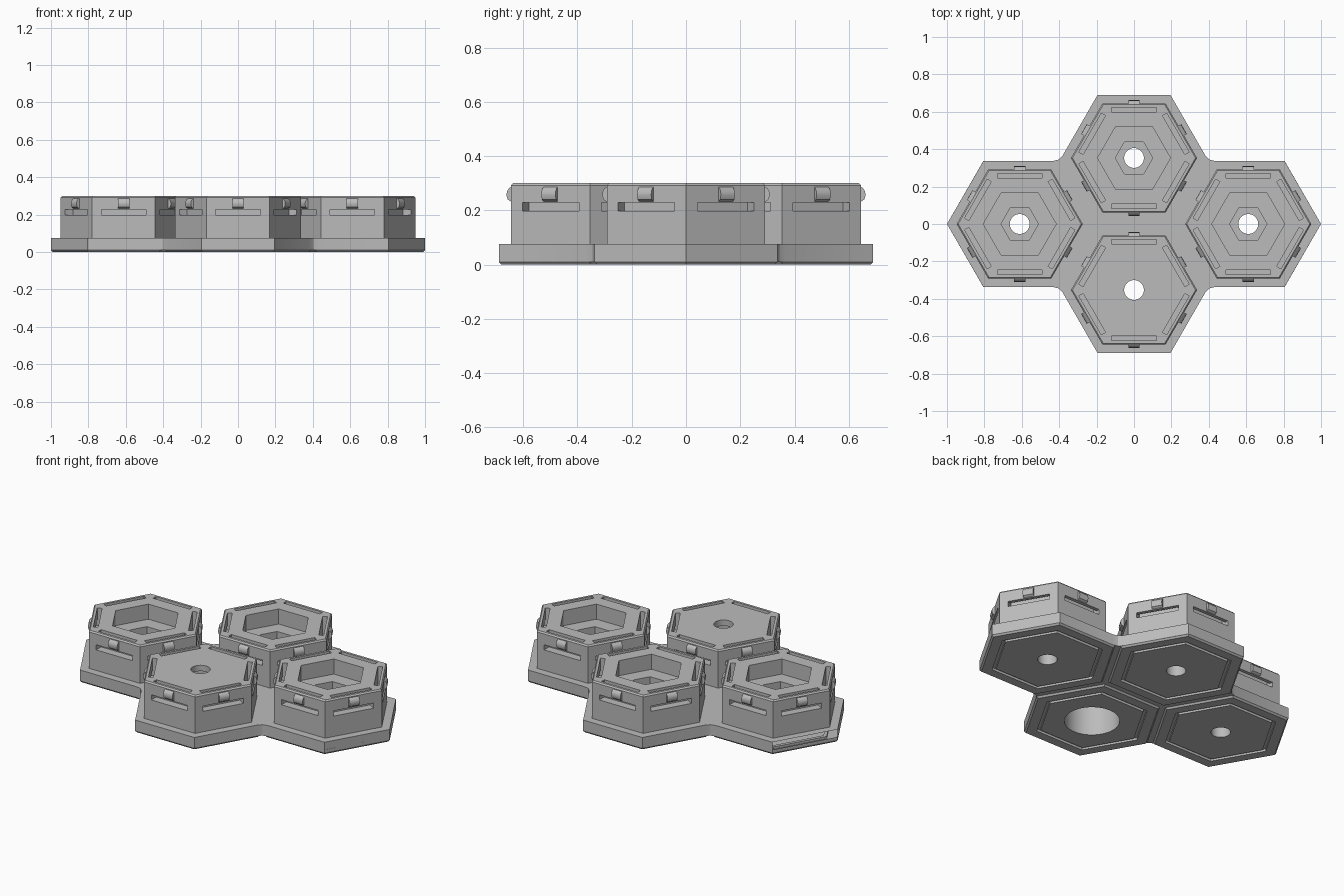
import bpy, bmesh
from math import pi, cos, sin
from mathutils import Matrix, Vector

if "Cube" in bpy.data.objects:
    bpy.data.objects.remove(bpy.data.objects["Cube"])

grey = bpy.data.materials.new("plain_grey")
grey.use_nodes = True
grey.diffuse_color = (0.5, 0.5, 0.5, 1)
grey.node_tree.nodes["Principled BSDF"].inputs["Base Color"].default_value = (0.5, 0.5, 0.5, 1)

TOP, STEP, FLAT = 0.30, 0.075, 0.337
BODY_R, FOOT_R, HOLE_R = 0.337, 0.389, 0.053
SPREAD_X, SPREAD_Y = 0.611, 0.353


def finish(name, bm):
    """Turn a bmesh into a named grey object."""
    bmesh.ops.recalc_face_normals(bm, faces=bm.faces[:])
    mesh = bpy.data.meshes.new(name)
    bm.to_mesh(mesh)
    bm.free()
    mesh.materials.append(grey)
    obj = bpy.data.objects.new(name, mesh)
    bpy.context.collection.objects.link(obj)
    return obj


def stack(name, rings, centre, sides=6, ring_shaped=False):
    """Loft regular polygons given as (radius, z); optionally close into a ring."""
    bm = bmesh.new()
    loops = [[bm.verts.new((centre[0] + r * cos(2 * pi * i / sides),
                            centre[1] + r * sin(2 * pi * i / sides), z))
              for i in range(sides)] for r, z in rings]
    pairs = list(zip(loops, loops[1:]))
    if ring_shaped:
        pairs.append((loops[-1], loops[0]))
    else:
        bm.faces.new(loops[0])
        bm.faces.new(loops[-1])
    for a, b in pairs:
        for i in range(sides):
            j = (i + 1) % sides
            bm.faces.new((a[i], a[j], b[j], b[i]))
    return finish(name, bm)


def six_sided(name, profile, width, centre):
    """Extrude an (outward, z) profile along the middle of all six sides."""
    bm = bmesh.new()
    for k in range(6):
        place = Matrix.Translation((*centre, 0)) @ Matrix.Rotation(pi / 6 + k * pi / 3, 4, "Z")
        ends = [[bm.verts.new(place @ Vector((d, t, z))) for d, z in profile]
                for t in (-width / 2, width / 2)]
        for end in ends:
            bm.faces.new(end)
        for i in range(len(profile)):
            j = (i + 1) % len(profile)
            bm.faces.new((ends[0][i], ends[0][j], ends[1][j], ends[1][i]))
    return finish(name, bm)


def combine(obj, tool, operation="DIFFERENCE", keep=False):
    """Apply a boolean and drop the tool object."""
    mod = obj.modifiers.new("combine", "BOOLEAN")
    mod.operation, mod.object, mod.solver = operation, tool, "EXACT"
    bpy.context.view_layer.objects.active = obj
    bpy.ops.object.modifier_apply(modifier=mod.name)
    if not keep:
        bpy.data.objects.remove(tool)


# Base plate: one quarter of the outline, mirrored both ways
quarter = [(1, 0), (0.805, FLAT), (0.433, FLAT), (0.4025, 0.3445), (0.381, 0.367), (0.195, 0.69)]
half = quarter + [(-x, y) for x, y in reversed(quarter)]
outline = half + [(x, -y) for x, y in reversed(half[1:-1])]
bm = bmesh.new()
face = bm.faces.new([bm.verts.new((x, y, 0.01)) for x, y in outline])
lifted = bmesh.ops.extrude_face_region(bm, geom=[face])["geom"]
bmesh.ops.translate(bm, vec=(0, 0, STEP - 0.01),
                    verts=[v for v in lifted if isinstance(v, bmesh.types.BMVert)])
base = finish("base_plate", bm)

tiles = {"right": (-SPREAD_X, 0), "left": (SPREAD_X, 0),
         "back": (0, SPREAD_Y), "front": (0, -SPREAD_Y)}
slot = [(0.245, 0.4), (0.271, 0.4), (0.271, 0.228), (0.33, 0.228), (0.33, 0.197), (0.245, 0.197)]
bump = [(0.282, 0.232), (0.292, 0.232), (0.304, 0.24), (0.309, 0.255),
        (0.307, 0.27), (0.300, 0.281), (0.290, 0.288), (0.282, 0.288)]

for side, centre in tiles.items():
    # Chamfered foot with a shallow groove below the plate
    foot = stack("foot", [(0.379, 0), (FOOT_R, 0.01), (FOOT_R, 0.03)], centre)
    combine(base, foot, "UNION")
    groove = [(0.317, -0.05), (0.317, 0.014), (0.295, 0.014), (0.295, -0.05)]
    combine(base, stack("groove", groove, centre, ring_shaped=True))

    # Hexagonal block with spring slots
    body = stack(side + "_block", [(BODY_R, 0.06), (BODY_R, TOP - 0.008), (BODY_R - 0.008, TOP)], centre)
    combine(body, six_sided("slots", slot, 0.24, centre))

    # Stepped pocket, or a wide bore from below in the front block
    if side == "front":
        bore = stack("bore", [(0.15, -0.1), (0.15, 0.265)], centre, 48)
        combine(base, bore, keep=True)
        combine(body, bore)
    else:
        pocket = [(0.195, 0.4), (0.195, 0.21), (0.1, 0.21), (0.1, 0.11)]
        combine(body, stack("pocket", pocket, centre))
    drill = stack("drill", [(HOLE_R, -0.1), (HOLE_R, 0.5)], centre, 32)
    combine(base, drill, keep=True)
    combine(body, drill)

    # Rounded snap bumps on the spring walls
    clips = six_sided(side + "_clips", bump, 0.06, centre)
    for obj in (body, clips):
        bpy.ops.object.select_all(action="DESELECT")
        obj.select_set(True)
        bpy.context.view_layer.objects.active = obj
        bpy.ops.object.shade_smooth_by_angle(angle=pi / 6)

bpy.ops.object.select_all(action="DESELECT")
base.select_set(True)
bpy.context.view_layer.objects.active = base
bpy.ops.object.shade_smooth_by_angle(angle=pi / 9)
